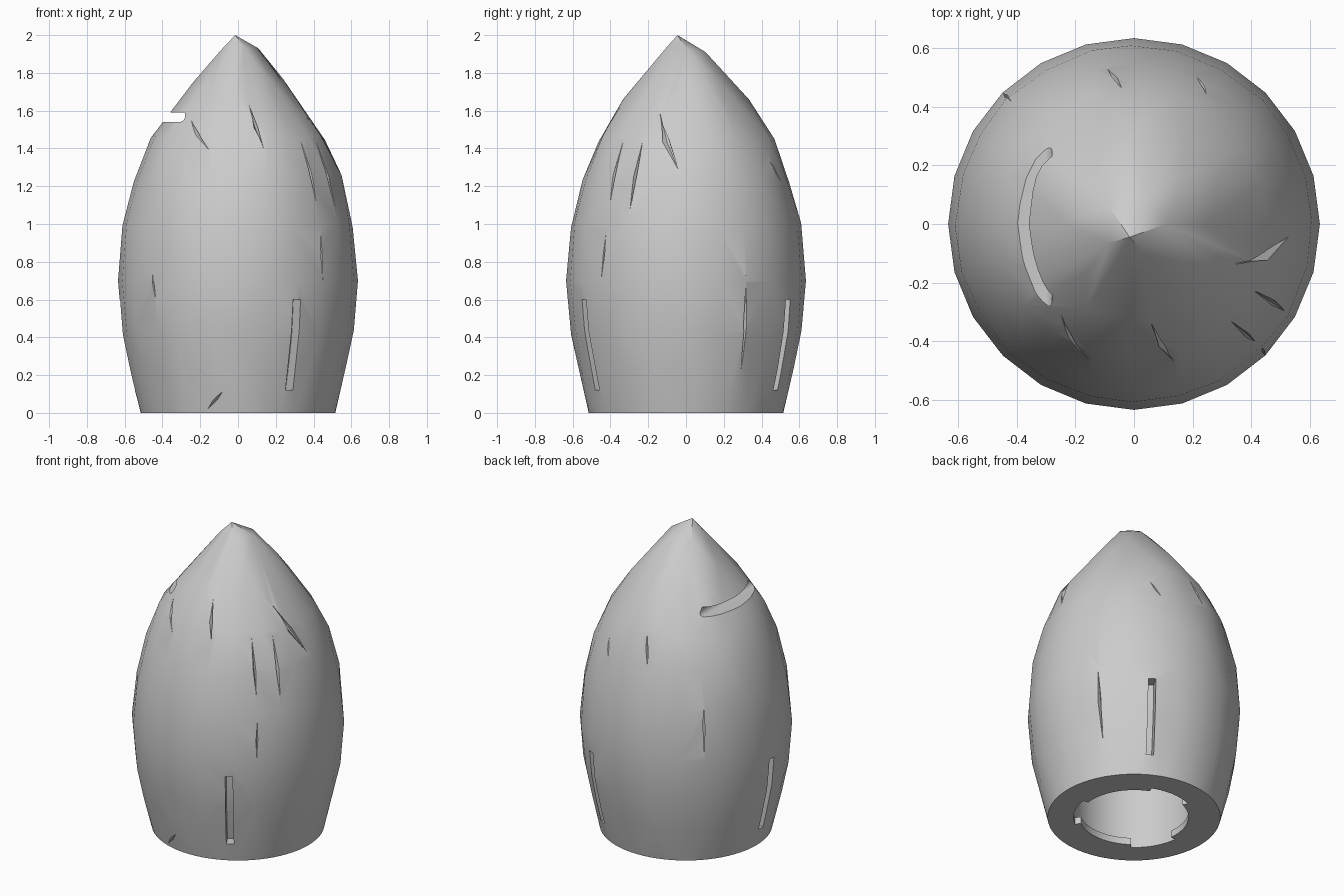
import bpy, bmesh, math, random
from mathutils import Vector

random.seed(4)
if "Cube" in bpy.data.objects:
    bpy.data.objects.remove(bpy.data.objects["Cube"])

# Outer profile: radius, height, points around
PROFILE = [(.515, 0, 72), (.572, .23, 24), (.612, .42, 24), (.635, .7, 24),
           (.61, 1.0, 24), (.55, 1.24, 24), (.465, 1.45, 20), (.33, 1.645, 12),
           (.24, 1.76, 8), (.11, 1.92, 5)]
APEX = Vector((-.015, -.045, 2))


def polar(r, deg, z):
    a = math.radians(deg)
    return Vector((r * math.cos(a), r * math.sin(a), z))


def radius(z):
    for (r0, z0, _), (r1, z1, _) in zip(PROFILE, PROFILE[1:]):
        if z <= z1:
            return r0 + (r1 - r0) * (z - z0) / (z1 - z0)
    return PROFILE[-1][0]


def make(name, bm):
    bmesh.ops.recalc_face_normals(bm, faces=bm.faces)
    mesh = bpy.data.meshes.new(name)
    bm.to_mesh(mesh)
    bm.free()
    obj = bpy.data.objects.new(name, mesh)
    bpy.context.collection.objects.link(obj)
    return obj


def hull(name, points):
    bm = bmesh.new()
    for p in points:
        bm.verts.new(p)
    bmesh.ops.convex_hull(bm, input=bm.verts)
    loose = [v for v in bm.verts if not v.link_faces]
    bmesh.ops.delete(bm, geom=loose, context='VERTS')
    return make(name, bm)


def prism(name, outline, direction):
    bm = bmesh.new()
    face = bm.faces.new([bm.verts.new(p) for p in outline])
    out = bmesh.ops.extrude_face_region(bm, geom=[face], use_keep_orig=True)
    moved = [g for g in out["geom"] if isinstance(g, bmesh.types.BMVert)]
    bmesh.ops.translate(bm, verts=moved, vec=direction)
    return make(name, bm)


def cut(obj, cutter):
    cutter.hide_render = True
    mod = obj.modifiers.new("cut", 'BOOLEAN')
    mod.operation = 'DIFFERENCE'
    mod.solver = 'EXACT'
    mod.object = cutter
    bpy.context.view_layer.objects.active = obj
    bpy.ops.object.modifier_apply(modifier=mod.name)
    bpy.data.objects.remove(cutter)


# Faceted pointed shell
points = [APEX]
for i, (r, z, n) in enumerate(PROFILE):
    rough = 0 if i in (0, 3) else 1
    for k in range(n):
        turn = 360 * k / n + rough * random.uniform(-1.5, 1.5)
        points.append(polar(r + rough * random.uniform(-.006, .003), turn,
                            z + rough * random.uniform(-.02, .02)))
shell = hull("pointed_shell", points)

# Bore with a thin lip at the opening
def bore(r, z0, z1):
    ring = [polar(r, 360 * k / 64, z0) for k in range(64)]
    return prism("bore_cutter", ring, Vector((0, 0, z1 - z0)))

cut(shell, bore(.325, -.1, .2))
cut(shell, bore(.365, .045, 1.1))

# Three notches through the lip
for middle in (90, 210, 330):
    arc = [middle - 23 + 46 * k / 10 for k in range(11)]
    outline = [polar(.2, a, -.1) for a in arc] + [polar(.36, a, -.1) for a in reversed(arc)]
    cut(shell, prism("notch_cutter", outline, Vector((0, 0, .2))))

# Three upright grooves that follow the outer curve
for angle in (-60, 60, 180):
    side = polar(1, angle + 90, 0)
    heights = [.12 + .48 * k / 6 for k in range(7)]
    outline = [polar(radius(z) - .08, angle, z) for z in heights]
    outline += [polar(radius(z) + .05, angle, z) for z in reversed(heights)]
    outline = [p - side * .0225 for p in outline]
    cut(shell, prism("groove_cutter", outline, side * .045))

# Level slot across the right flank, rounded at its lower inner edge
outline = [Vector((-1, -1, 1.54)), Vector((-1, -1, 1.59)), Vector((-.28, -1, 1.59))]
for k in range(6):
    a = math.radians(90 * k / 5)
    outline.append(Vector((-.31 + .03 * math.cos(a), -1, 1.57 - .03 * math.sin(a))))
cut(shell, prism("slot_cutter", outline, Vector((0, 2, 0))))

# Shallow creases: start angle, start height, end angle, end height, half width
CREASES = [(-81, 1.65, -73, 1.37, .012), (-130, 1.56, -108, 1.39, .012),
           (-45, 1.44, -44, 1.08, .008), (-29, 1.45, -30, 1.05, .01),
           (-22, 1.59, -4, 1.28, .02), (-44, .98, -45, .7, .006),
           (-136, .75, -134, .6, .006), (30, .73, 31, .2, .01),
           (-108, .02, -98, .12, .012), (135, 1.1, 135, .75, .006),
           (95, 1.45, 100, 1.25, .008), (60, 1.35, 68, 1.2, .008)]
for a0, z0, a1, z1, width in CREASES:
    start, end = polar(radius(z0), a0, z0), polar(radius(z1), a1, z1)
    zm, am = (z0 + z1) / 2, (a0 + a1) / 2
    mid = polar(radius(zm), am, zm)
    out, side = polar(.025, am, 0), polar(width, am + 90, 0)
    cut(shell, hull("crease_cutter", [start, end, mid + out, mid - out, mid + side, mid - side]))

# Single grey finish
grey = bpy.data.materials.new("light_grey")
grey.use_nodes = True
colour = (.6, .6, .6, 1)
grey.diffuse_color = colour
grey.node_tree.nodes["Principled BSDF"].inputs["Base Color"].default_value = colour
shell.data.materials.clear()
shell.data.materials.append(grey)

bpy.ops.object.select_all(action='DESELECT')
shell.select_set(True)
bpy.context.view_layer.objects.active = shell
bpy.ops.object.shade_smooth_by_angle(angle=math.radians(30))
